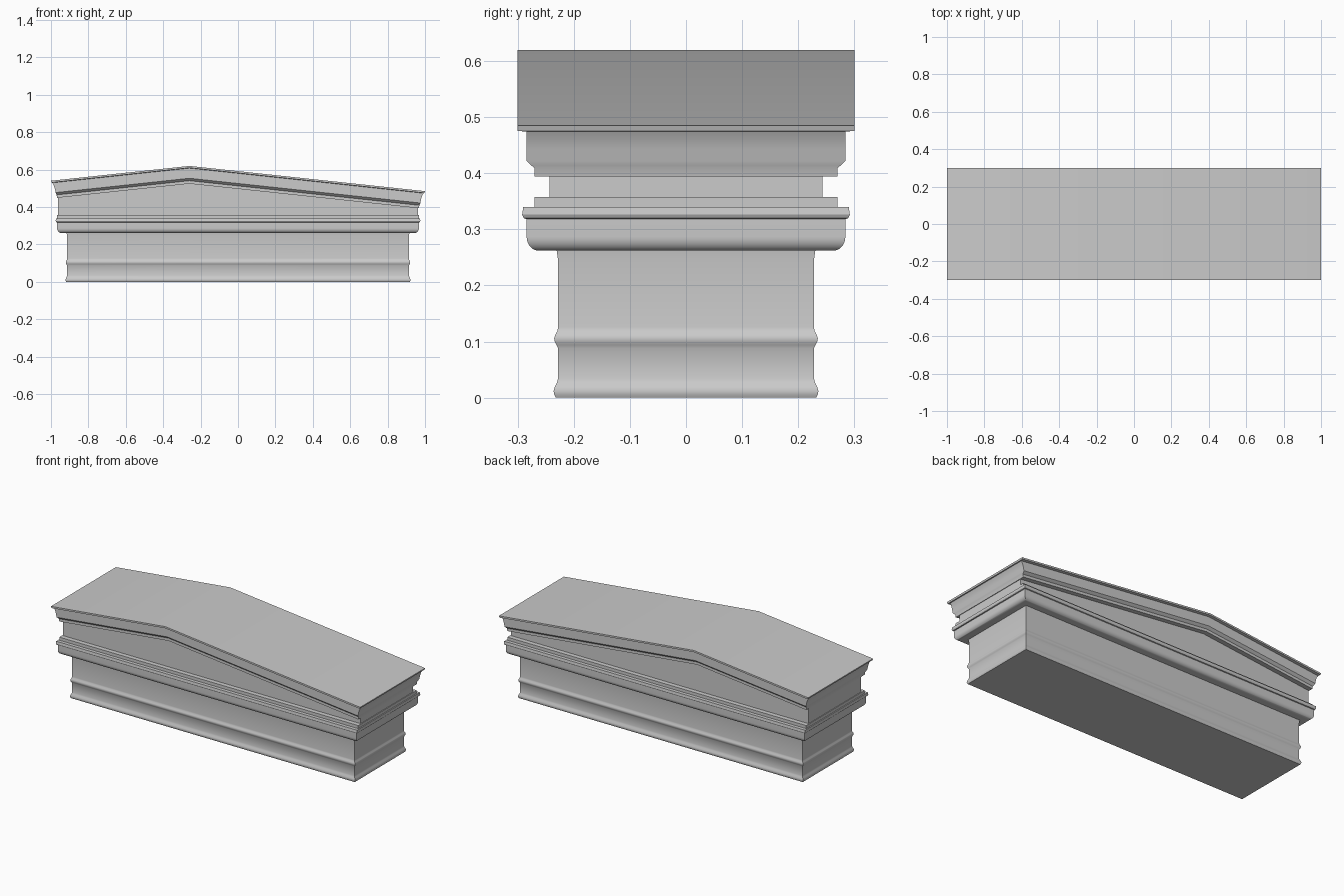
import bpy, bmesh, math

if "Cube" in bpy.data.objects:
    bpy.data.objects.remove(bpy.data.objects["Cube"])

RIDGE_X, RIDGE_Z, SLOPE = -0.26, 0.62, 0.107


def roof_z(x, drop):
    return RIDGE_Z - SLOPE * abs(x - RIDGE_X) - drop


def flat(z):
    return lambda x: z


def rake(drop):
    return lambda x: roof_z(x, drop)


def loft(name, rings):
    """Stack rectangular rings (half_x, half_y, height function), split at the ridge."""
    bm = bmesh.new()
    loops = []
    for hx, hy, zf in rings:
        xs = (-hx, RIDGE_X, hx)
        pts = [(x, -hy) for x in xs] + [(x, hy) for x in reversed(xs)]
        loops.append([bm.verts.new((x, y, zf(x))) for x, y in pts])
    for a, b in zip(loops, loops[1:]):
        for i in range(6):
            j = (i + 1) % 6
            bm.faces.new((a[i], a[j], b[j], b[i]))
    # caps, one quad on each side of the ridge line
    for l in (loops[0], loops[-1]):
        bm.faces.new((l[0], l[1], l[4], l[5]))
        bm.faces.new((l[1], l[2], l[3], l[4]))
    bmesh.ops.recalc_face_normals(bm, faces=bm.faces)
    me = bpy.data.meshes.new(name)
    bm.to_mesh(me)
    bm.free()
    ob = bpy.data.objects.new(name, me)
    bpy.context.collection.objects.link(ob)
    bpy.ops.object.select_all(action='DESELECT')
    ob.select_set(True)
    bpy.context.view_layer.objects.active = ob
    bpy.ops.object.shade_smooth_by_angle(angle=math.radians(32))
    return ob


def moulding(name, profile, extra=0.686):
    return loft(name, [(y + extra, y, flat(z)) for y, z in profile])


# Frieze block with two small beads
moulding("frieze", [
    (0.232, 0.0), (0.235, 0.006), (0.236, 0.012), (0.234, 0.019), (0.230, 0.027),
    (0.228, 0.035), (0.228, 0.088), (0.231, 0.094), (0.234, 0.100), (0.235, 0.106),
    (0.233, 0.112), (0.229, 0.119), (0.228, 0.126), (0.228, 0.245), (0.231, 0.266)])

# Horizontal cornice: rounded ovolo and projecting fillet
ovolo = [(0.263 + 0.021 * math.sin(t), 0.287 - 0.025 * math.cos(t))
         for t in (math.radians(90 * i / 8) for i in range(9))]
moulding("cornice", ovolo + [
    (0.284, 0.318), (0.289, 0.320), (0.292, 0.326), (0.290, 0.340)], 0.683)

# Ledge under the gable wall
loft("ledge", [(0.967, 0.27, flat(0.335)), (0.967, 0.27, flat(0.358))])

# Recessed gable wall
loft("gable_wall", [(0.963, 0.243, flat(0.35)), (0.963, 0.243, rake(0.08))])

# Raking cornice and roof
loft("roof", [
    (0.967, 0.270, rake(0.095)), (0.970, 0.270, rake(0.079)),
    (0.972, 0.276, rake(0.074)), (0.975, 0.284, rake(0.066)),
    (0.979, 0.284, rake(0.045)), (0.985, 0.284, rake(0.026)),
    (0.992, 0.284, rake(0.012)), (0.997, 0.300, rake(0.010)),
    (1.0, 0.300, rake(0.0))])
